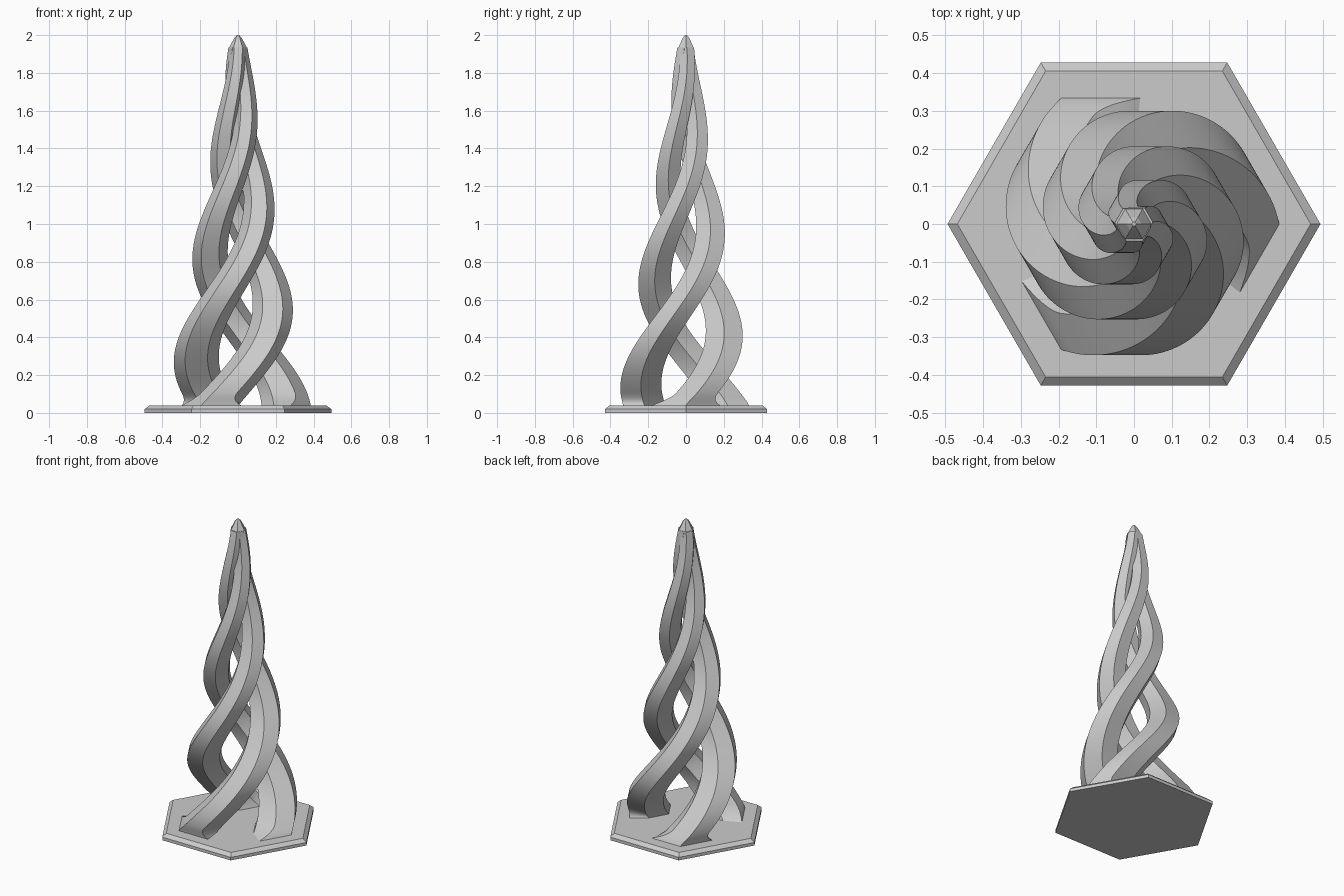
import bpy, bmesh, math

if "Cube" in bpy.data.objects:
    bpy.data.objects.remove(bpy.data.objects["Cube"])

stone = bpy.data.materials.new("light grey")
stone.diffuse_color = (0.6, 0.6, 0.6, 1)
stone.use_nodes = True
stone.node_tree.nodes["Principled BSDF"].inputs["Base Color"].default_value = stone.diffuse_color


def hexagon(x, y, z, r):
    """Six ring points; corners point to +x and -x."""
    return [(x + r * math.cos(k * math.pi / 3), y + r * math.sin(k * math.pi / 3), z)
            for k in range(6)]


def stack(name, rings, smooth=False):
    """Loft a list of six-point rings into a closed solid."""
    bm = bmesh.new()
    loops = [[bm.verts.new(p) for p in ring] for ring in rings]
    for a, b in zip(loops, loops[1:]):
        for k in range(6):
            j = (k + 1) % 6
            bm.faces.new((a[k], a[j], b[j], b[k]))
    bm.faces.new(loops[0][::-1])
    bm.faces.new(loops[-1])
    bmesh.ops.recalc_face_normals(bm, faces=bm.faces)
    me = bpy.data.meshes.new(name)
    bm.to_mesh(me)
    bm.free()
    me.materials.append(stone)
    ob = bpy.data.objects.new(name, me)
    bpy.context.collection.objects.link(ob)
    if smooth:
        bpy.ops.object.select_all(action='DESELECT')
        bpy.context.view_layer.objects.active = ob
        ob.select_set(True)
        bpy.ops.object.shade_smooth_by_angle(angle=math.radians(35))
    return ob


# chamfered hexagonal base
stack("base", [hexagon(0, 0, 0, 0.494), hexagon(0, 0, 0.02, 0.494), hexagon(0, 0, 0.04, 0.468)])

# three tapering strands winding up to the tip, the foot flared on its outer corners
Z0, Z1, TURN = 0.04, 1.935, math.radians(210)
heights = [Z0 + 0.006 * i for i in range(12)]
heights += [0.12 + (Z1 - 0.12) * i / 130 for i in range(131)]
for s in range(3):
    rings = []
    for z in heights:
        total = 0.392 - 0.176 * z
        r = 0.132 - 0.046 * z
        flare = 0.079 * max(0, 1 - (z - Z0) / 0.07) ** 2.2
        a = s * 2 * math.pi / 3 + TURN * (z - Z0)
        ring = hexagon((total - r) * math.cos(a), (total - r) * math.sin(a), z, r)
        wide = total - r - flare
        foot = hexagon(wide * math.cos(a), wide * math.sin(a), z, r + flare)
        for k in (2 * s - 1, 2 * s, 2 * s + 1):
            ring[k % 6] = foot[k % 6]
        rings.append(ring)
    stack("strand_%d" % (s + 1), rings, True)

# pointed hexagonal tip
stack("tip", [hexagon(0, 0, 1.9, 0.03), hexagon(0, 0, 1.935, 0.046),
              hexagon(0, 0, 1.985, 0.02), hexagon(0, 0, 2.0, 0.006)])
